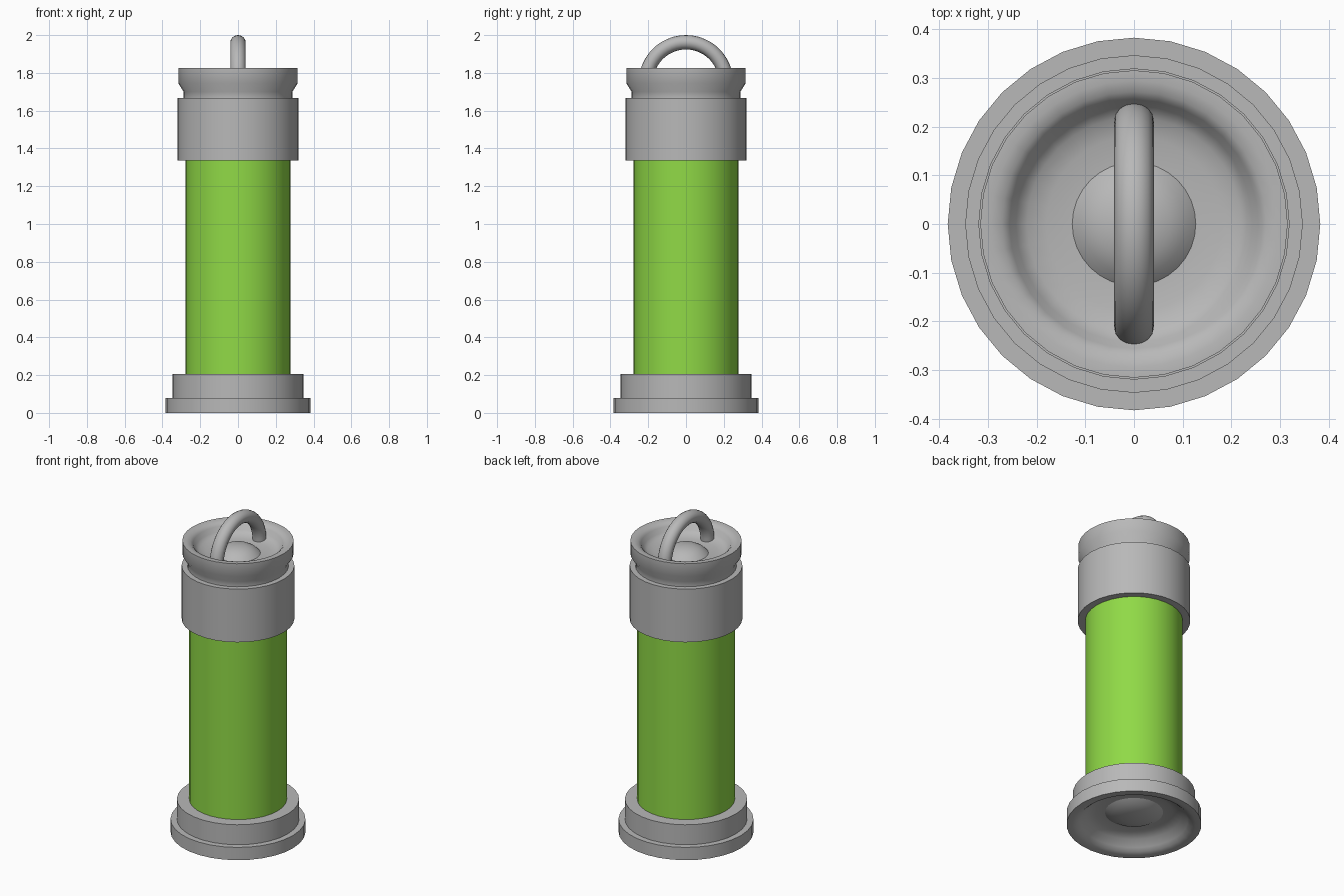
import bpy, bmesh, math
from math import pi, sin, cos

if "Cube" in bpy.data.objects:
    bpy.data.objects.remove(bpy.data.objects["Cube"])

SIDES = 32


def material(name, rgb):
    m = bpy.data.materials.new(name)
    m.diffuse_color = (*rgb, 1)
    m.use_nodes = True
    m.node_tree.nodes["Principled BSDF"].inputs["Base Color"].default_value = m.diffuse_color
    return m


METAL = material("grey metal", (0.48, 0.48, 0.48))
GREEN = material("bright green", (0.28, 0.70, 0.062))


def finish(name, bm, mat):
    bmesh.ops.recalc_face_normals(bm, faces=bm.faces)
    me = bpy.data.meshes.new(name)
    bm.to_mesh(me)
    bm.free()
    me.materials.append(mat)
    for p in me.polygons:
        p.use_smooth = True
    me.set_sharp_from_angle(angle=math.radians(32))
    ob = bpy.data.objects.new(name, me)
    bpy.context.collection.objects.link(ob)
    return ob


def lathe(name, profile, mat):
    """Spin an (r, z) profile that starts and ends on the axis."""
    bm = bmesh.new()
    vs = [bm.verts.new((r, 0, z)) for r, z in profile]
    es = [bm.edges.new(p) for p in zip(vs, vs[1:])]
    bmesh.ops.spin(bm, geom=vs + es, cent=(0, 0, 0), axis=(0, 0, 1),
                   angle=2 * pi, steps=SIDES)
    bmesh.ops.remove_doubles(bm, verts=bm.verts, dist=0.0005)
    return finish(name, bm, mat)


# stepped foot with a dished, domed underside
lathe("base", [(0, 0.04), (0.07, 0.046), (0.13, 0.06), (0.165, 0.08),
               (0.22, 0.077), (0.27, 0.06), (0.305, 0.025), (0.325, 0.008),
               (0.35, 0), (0.383, 0), (0.383, 0.08), (0.347, 0.08),
               (0.347, 0.205), (0, 0.205)], METAL)

# green tube
lathe("tube", [(0, 0.2), (0.277, 0.2), (0.277, 1.34), (0, 1.34)], GREEN)

# collar, groove, flared rim, dished top and central dome
lathe("cap", [(0, 1.335), (0.32, 1.335), (0.32, 1.668), (0.288, 1.668),
              (0.288, 1.70), (0.316, 1.745), (0.316, 1.825), (0.295, 1.825),
              (0.272, 1.819), (0.256, 1.805), (0.243, 1.777), (0.22, 1.76),
              (0.18, 1.75), (0.127, 1.747), (0.105, 1.768), (0.075, 1.785),
              (0.04, 1.794), (0, 1.797)], METAL)

# half-ring handle
ARC, RING, R, T = 24, 16, 0.212, 0.038
bm = bmesh.new()
rings = []
for i in range(ARC + 1):
    a = pi * i / ARC
    ring = []
    for j in range(RING):
        b = 2 * pi * j / RING
        d = R + T * cos(b)
        ring.append(bm.verts.new((0.041 * sin(b), d * cos(a), 1.75 + d * sin(a))))
    rings.append(ring)
for p, q in zip(rings, rings[1:]):
    for j in range(RING):
        k = (j + 1) % RING
        bm.faces.new((p[j], p[k], q[k], q[j]))
bm.faces.new(rings[0])
bm.faces.new(rings[-1])
finish("handle", bm, METAL)
